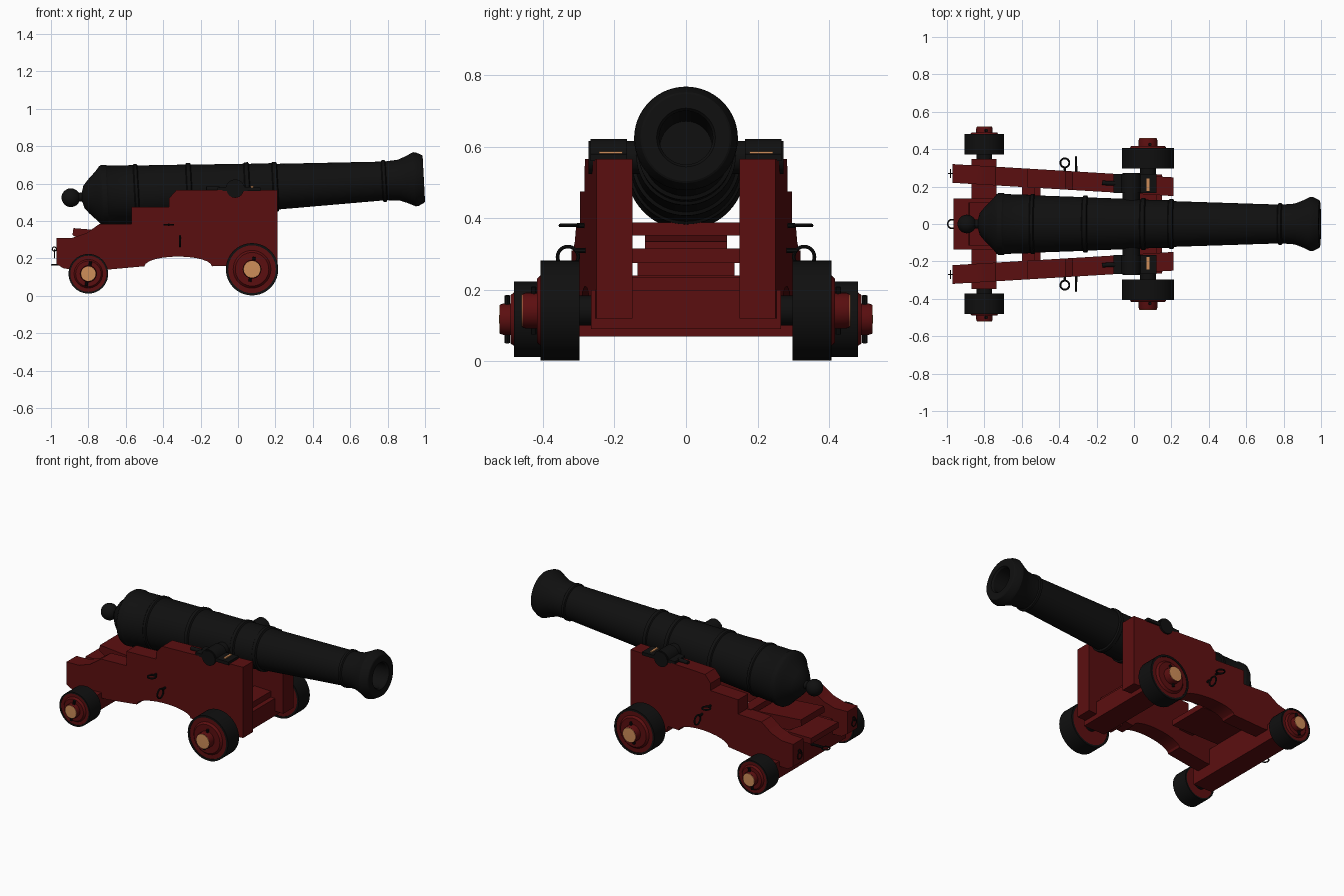
import bpy, bmesh, math
from mathutils import Matrix, Vector

if "Cube" in bpy.data.objects:
    bpy.data.objects.remove(bpy.data.objects["Cube"])


def material(name, rgb):
    m = bpy.data.materials.new(name)
    m.diffuse_color = (*rgb, 1)
    m.use_nodes = True
    m.node_tree.nodes["Principled BSDF"].inputs["Base Color"].default_value = m.diffuse_color
    return m


RED = material("dark red paint", (0.105, 0.0045, 0.005))
BLACK = material("black iron", (0.005, 0.005, 0.005))
COPPER = material("copper", (0.62, 0.27, 0.10))


def finish(bm, name, mat, matrix=Matrix()):
    bmesh.ops.remove_doubles(bm, verts=bm.verts, dist=1e-5)
    bmesh.ops.recalc_face_normals(bm, faces=bm.faces)
    bm.transform(matrix)
    me = bpy.data.meshes.new(name)
    bm.to_mesh(me)
    bm.free()
    me.materials.append(mat)
    ob = bpy.data.objects.new(name, me)
    bpy.context.collection.objects.link(ob)
    return ob


def lathe(name, profile, mat, matrix=Matrix(), steps=40, closed=False):
    """Revolve (position, radius) points around the local x axis."""
    bm = bmesh.new()
    vs = [bm.verts.new((x, 0, r)) for x, r in profile]
    pairs = list(zip(vs, vs[1:])) + ([(vs[-1], vs[0])] if closed else [])
    es = [bm.edges.new(p) for p in pairs]
    bmesh.ops.spin(bm, geom=vs + es, cent=(0, 0, 0), axis=(1, 0, 0),
                   angle=math.tau, steps=steps)
    return finish(bm, name, mat, matrix)


def rod(name, a, b, r, mat, steps=16):
    a, b = Vector(a), Vector(b)
    d = b - a
    m = Matrix.Translation(a) @ d.to_track_quat('X', 'Z').to_matrix().to_4x4()
    return lathe(name, [(0, 0), (0, r), (d.length, r), (d.length, 0)], mat, m, steps)


def prism(name, pts, mat, y0, y1):
    """Side profile in x, z; y0 and y1 give the two faces as functions of x."""
    bm = bmesh.new()
    a = [bm.verts.new((x, y0(x), z)) for x, z in pts]
    b = [bm.verts.new((x, y1(x), z)) for x, z in pts]
    bm.faces.new(a)
    bm.faces.new(b[::-1])
    for i in range(len(a)):
        j = (i + 1) % len(a)
        bm.faces.new((a[i], b[i], b[j], a[j]))
    return finish(bm, name, mat)


def box(name, x, y, z, mat=RED):
    return prism(name, [(x[0], z[0]), (x[1], z[0]), (x[1], z[1]), (x[0], z[1])],
                 mat, lambda _: y[0], lambda _: y[1])


def ring(name, loc, normal, R, r):
    m = Matrix.Translation(loc) @ Vector(normal).to_track_quat('X', 'Z').to_matrix().to_4x4()
    circ = [(r * math.cos(t * math.tau / 8), R + r * math.sin(t * math.tau / 8)) for t in range(8)]
    return lathe(name, circ, BLACK, m, 24, True)


# Barrel with knob, rings, flared muzzle and hollow bore
ball = [(-0.895 - 0.05 * math.cos(t), 0.05 * math.sin(t))
        for t in [i * math.radians(152) / 10 for i in range(11)]]
barrel = ball + [
    (-0.835, 0.025), (-0.825, 0.06), (-0.80, 0.09), (-0.755, 0.135), (-0.735, 0.16),
    (-0.725, 0.166), (-0.70, 0.166), (-0.69, 0.160),
    (-0.555, 0.156), (-0.55, 0.161), (-0.535, 0.161), (-0.53, 0.153),
    (-0.275, 0.144), (-0.27, 0.152), (-0.25, 0.152), (-0.245, 0.142),
    (0.035, 0.132), (0.04, 0.139), (0.06, 0.139), (0.065, 0.130),
    (0.185, 0.127), (0.19, 0.133), (0.21, 0.133), (0.215, 0.122),
    (0.77, 0.104), (0.775, 0.112), (0.79, 0.112), (0.795, 0.104), (0.86, 0.109),
    (0.90, 0.124), (0.945, 0.145), (0.96, 0.143), (0.992, 0.127), (0.995, 0.122),
    (0.995, 0.082), (0.985, 0.075), (0.5, 0.072), (0.5, 0)]
tilt = Matrix.Translation((0, 0, 0.5725)) @ Matrix.Rotation(-math.atan(0.0535), 4, 'Y')
lathe("barrel", barrel, BLACK, tilt, 56)
rod("trunnions", (-0.015, -0.272, 0.57), (-0.015, 0.272, 0.57), 0.046, BLACK, 32)

# Stepped side cheek outline with an arch underneath
arch = [(-0.32 - 0.18 * math.cos(t), 0.158 + 0.052 * math.sin(t))
        for t in [i * math.pi / 12 for i in range(13)]]
cheek = [(-0.97, 0.31), (-0.97, 0.17), (-0.93, 0.145), (-0.70, 0.14)] + arch + [
    (-0.06, 0.16), (-0.05, 0.12), (0.21, 0.12), (0.21, 0.565), (-0.33, 0.565), (-0.37, 0.52),
    (-0.37, 0.475), (-0.57, 0.475), (-0.57, 0.385), (-0.74, 0.385),
    (-0.81, 0.335), (-0.885, 0.31)]
# Trunnion strap outline
strap = [(0.12, 0.56), (0.12, 0.58)] + [
    (-0.015 + 0.052 * math.cos(t), 0.57 + 0.052 * math.sin(t))
    for t in [math.radians(12 + 156 * i / 12) for i in range(13)]] + [(-0.11, 0.58), (-0.11, 0.56)]


def wheel(name, x, z, R, y, end, r, s):
    """Wheel centred at y, axle stub reaching end, on side s."""
    m = Matrix.Translation((x, 0, z)) @ Matrix.Rotation(s * math.pi / 2, 4, 'Z')
    lathe(name + "_tyre", [(y - .055, .91 * R), (y - .055, R), (y + .055, R), (y + .055, .91 * R)],
          BLACK, m, 40, True)
    lathe(name + "_disc", [(y - .052, 0), (y - .052, .92 * R), (y + .052, .92 * R),
                           (y + .052, .72 * R), (y + .064, .64 * R), (y + .064, 0)], RED, m)
    lathe(name + "_axle_arm", [(0.22, 0), (0.22, 0.042), (y, 0.042), (y, 0)], BLACK, m, 28)
    lathe(name + "_axle_end", [(y, 0), (y, r), (end - .012, r), (end - .003, .93 * r),
                               (end - .003, 0)], RED, m, 28)
    lathe(name + "_axle_cap", [(end - .005, 0), (end - .005, .92 * r), (end - .001, .9 * r),
                               (end, 0)], COPPER, m, 28)
    # linchpin through the axle end
    py = s * (y + 0.073)
    rod(name + "_linchpin", (x - 0.012, py, z - 0.066), (x + 0.012, py, z + 0.066), 0.008, BLACK, 10)


for s, side in ((-1, "right"), (1, "left")):
    mid = lambda x, s=s: s * (0.2 - 0.06 * (x - 0.2))
    prism(side + "_cheek", cheek, RED, lambda x: mid(x) - 0.05, lambda x: mid(x) + 0.05)
    prism(side + "_trunnion_strap", strap, BLACK, lambda x: s * 0.165, lambda x: s * 0.267)
    rod(side + "_strap_hinge", (-0.17, s * 0.22, 0.572), (-0.10, s * 0.217, 0.572), 0.012, BLACK)
    box(side + "_strap_key", (0.068, 0.082), (s * 0.21 - 0.033, s * 0.21 + 0.033), (0.579, 0.586), COPPER)
    wheel(side + "_front_wheel", 0.075, 0.142, 0.14, 0.352, 0.46, 0.05, s)
    wheel(side + "_rear_wheel", -0.80, 0.118, 0.106, 0.426, 0.522, 0.044, s)
    # tackle rings on the cheek sides and tail
    ring(side + "_upper_ring", (-0.37, s * 0.327, 0.38), (0, 0, 1), 0.024, 0.005)
    rod(side + "_upper_ring_bolt", (-0.37, s * 0.25, 0.38), (-0.37, s * 0.305, 0.38), 0.007, BLACK, 10)
    ring(side + "_lower_ring", (-0.31, s * 0.33, 0.292), (1, 0, 0), 0.029, 0.005)
    rod(side + "_lower_ring_bolt", (-0.31, s * 0.25, 0.31), (-0.31, s * 0.31, 0.31), 0.007, BLACK, 10)
    ring(side + "_tail_ring", (-0.982, s * 0.27, 0.225), (1, 0, 0), 0.022, 0.003)
    ring(side + "_tail_eye", (-0.982, s * 0.27, 0.25), (0, 1, 0), 0.011, 0.003)

# Axle beams
box("front_axle_beam", (0.0, 0.15), (-0.265, 0.265), (0.09, 0.20))
box("rear_axle_beam", (-0.87, -0.735), (-0.347, 0.347), (0.07, 0.175))
# Cross members between the cheeks
box("front_transom", (0.0, 0.12), (-0.17, 0.17), (0.20, 0.236))
box("lower_crossbar", (-0.60, -0.50), (-0.21, 0.21), (0.275, 0.315))
box("upper_crossbar", (-0.60, -0.53), (-0.21, 0.21), (0.352, 0.388))
box("stool_bed", (-0.965, -0.40), (-0.135, 0.135), (0.24, 0.276))
box("rear_bed_block", (-0.87, -0.735), (-0.23, 0.23), (0.175, 0.24))
# Elevating wedge under the breech
prism("wedge", [(-0.885, 0.325), (-0.88, 0.362), (-0.56, 0.335), (-0.56, 0.276), (-0.80, 0.276)],
      RED, lambda x: -0.115, lambda x: 0.115)
# Tail ring behind the rear axle
ring("train_ring", (-0.972, 0, 0.165), (0, 0, 1), 0.024, 0.004)
rod("train_ring_bolt", (-0.95, 0, 0.165), (-0.86, 0, 0.165), 0.008, BLACK, 10)

# Smooth the round parts, keep corners crisp
for ob in bpy.context.collection.objects:
    ob.select_set(True)
    bpy.context.view_layer.objects.active = ob
bpy.ops.object.shade_smooth_by_angle(angle=math.radians(30))
